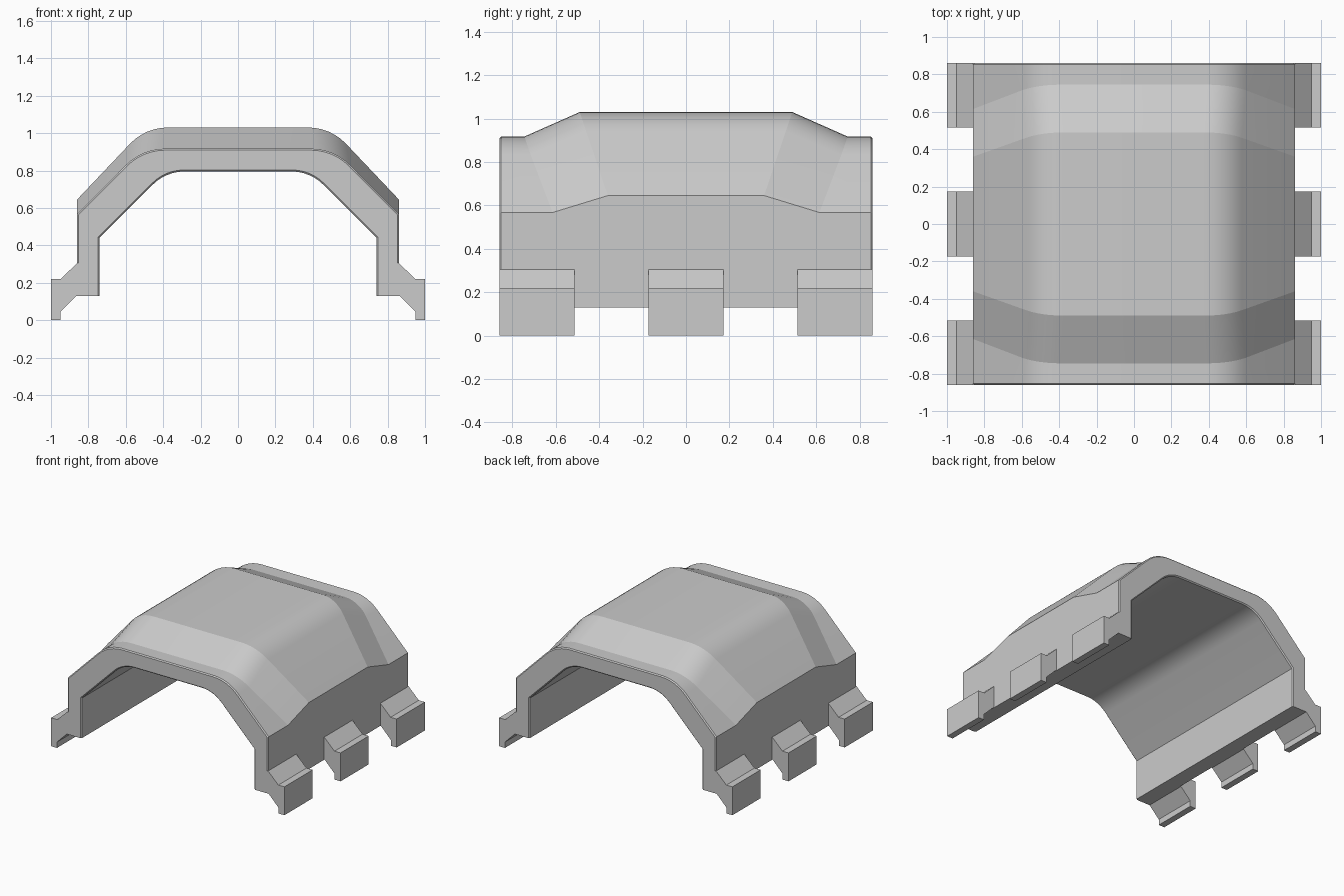
import bpy, bmesh
from math import radians
from mathutils import Vector

cube = bpy.data.objects.get("Cube")
if cube:
    bpy.data.objects.remove(cube, do_unlink=True)

grey = bpy.data.materials.new("light grey")
grey.use_nodes = True
colour = (0.6, 0.6, 0.6, 1)
grey.diffuse_color = colour
grey.node_tree.nodes["Principled BSDF"].inputs["Base Color"].default_value = colour

END, FOOT, CHAMFER = 0.86, 0.13, 0.008


def finish(name, bm):
    bmesh.ops.recalc_face_normals(bm, faces=bm.faces)
    mesh = bpy.data.meshes.new(name)
    bm.to_mesh(mesh)
    bm.free()
    mesh.materials.append(grey)
    obj = bpy.data.objects.new(name, mesh)
    bpy.context.collection.objects.link(obj)
    return obj


def arch(width, shoulder, bend_x, top, cut=0.0, radius_run=0.12, steps=6):
    """Arch outline from right foot to left foot, shrunk inward by cut."""
    width, top = width - cut, top - cut
    shoulder, bend_x = shoulder - 0.41 * cut, bend_x - 0.41 * cut
    corner, bend = Vector((width, shoulder)), Vector((bend_x, top))
    start = bend + (corner - bend).normalized() * radius_run
    stop = bend - Vector((radius_run, 0))
    half = [Vector((width, FOOT)), corner]
    for i in range(steps + 1):
        t = i / steps
        # rounded bend, weighted close to a circular arc
        a, b, c = (1 - t) ** 2, 1.85 * t * (1 - t), t * t
        half.append((start * a + bend * b + stop * c) / (a + b + c))
    return half + [Vector((-p.x, p.y)) for p in reversed(half)]


# Arched cover: a thick shell with a raised middle and chamfered ends
low = (0.86, 0.567, 0.512, 0.917)
high = (0.86, 0.645, 0.495, 1.03)
inner = (0.74, 0.44, 0.385, 0.795)
outer_low, outer_high, inside = arch(*low), arch(*high), arch(*inner, radius_run=0.1)
outer_cut = arch(*low, cut=CHAMFER)
inner_cut = arch(*inner, cut=-CHAMFER, radius_run=0.1)


def crown_edge(p):
    """Raised area reaches further along the cover near the top."""
    t = max(0, (p.y - high[1]) / (high[3] - high[1]))
    return 0.36 + 0.13 * t


crown = [crown_edge(p) for p in outer_high]
count = len(crown)
flat = [0.36] * count
half_rings = [
    (outer_cut, inner_cut, [END] * count, [END] * count),
    (outer_low, inside, [END - CHAMFER] * count, [END - CHAMFER] * count),
    (outer_low, inside, [y + 0.255 for y in crown], [y + 0.255 for y in flat]),
    (outer_high, inside, crown, flat),
]

bm = bmesh.new()
rings = []
for sign, order in ((-1, half_rings), (1, half_rings[::-1])):
    for out, inn, out_y, in_y in order:
        ring = [bm.verts.new((p.x, sign * y, p.y)) for p, y in zip(out, out_y)]
        ring += [bm.verts.new((p.x, sign * y, p.y))
                 for p, y in reversed(list(zip(inn, in_y)))]
        rings.append(ring)
total = 2 * count
for a, b in zip(rings, rings[1:]):
    for i in range(total):
        j = (i + 1) % total
        bm.faces.new((a[i], a[j], b[j], b[i]))
for ring in (rings[0], rings[-1]):
    for i in range(count - 1):
        bm.faces.new((ring[i], ring[i + 1], ring[total - 2 - i], ring[total - 1 - i]))
cover = finish("arched_cover", bm)
bpy.ops.object.select_all(action="DESELECT")
cover.select_set(True)
bpy.context.view_layer.objects.active = cover
bpy.ops.object.shade_smooth_by_angle(angle=radians(10))

# Hooked feet: three along each side
hook = [(0.85, 0.305), (0.86, 0.305), (0.948, 0.22), (1, 0.22), (1, 0),
        (0.95, 0), (0.95, 0.045), (0.865, FOOT), (0.85, FOOT)]
for side, sign in (("left", 1), ("right", -1)):
    for place, y in (("front", -0.6875), ("middle", 0), ("back", 0.6875)):
        bm = bmesh.new()
        face = bm.faces.new([bm.verts.new((sign * x, y - 0.1725, z)) for x, z in hook])
        new = bmesh.ops.extrude_face_region(bm, geom=[face])["geom"]
        moved = [v for v in new if isinstance(v, bmesh.types.BMVert)]
        bmesh.ops.translate(bm, verts=moved, vec=(0, 0.345, 0))
        finish(f"{side}_{place}_hook_foot", bm)
